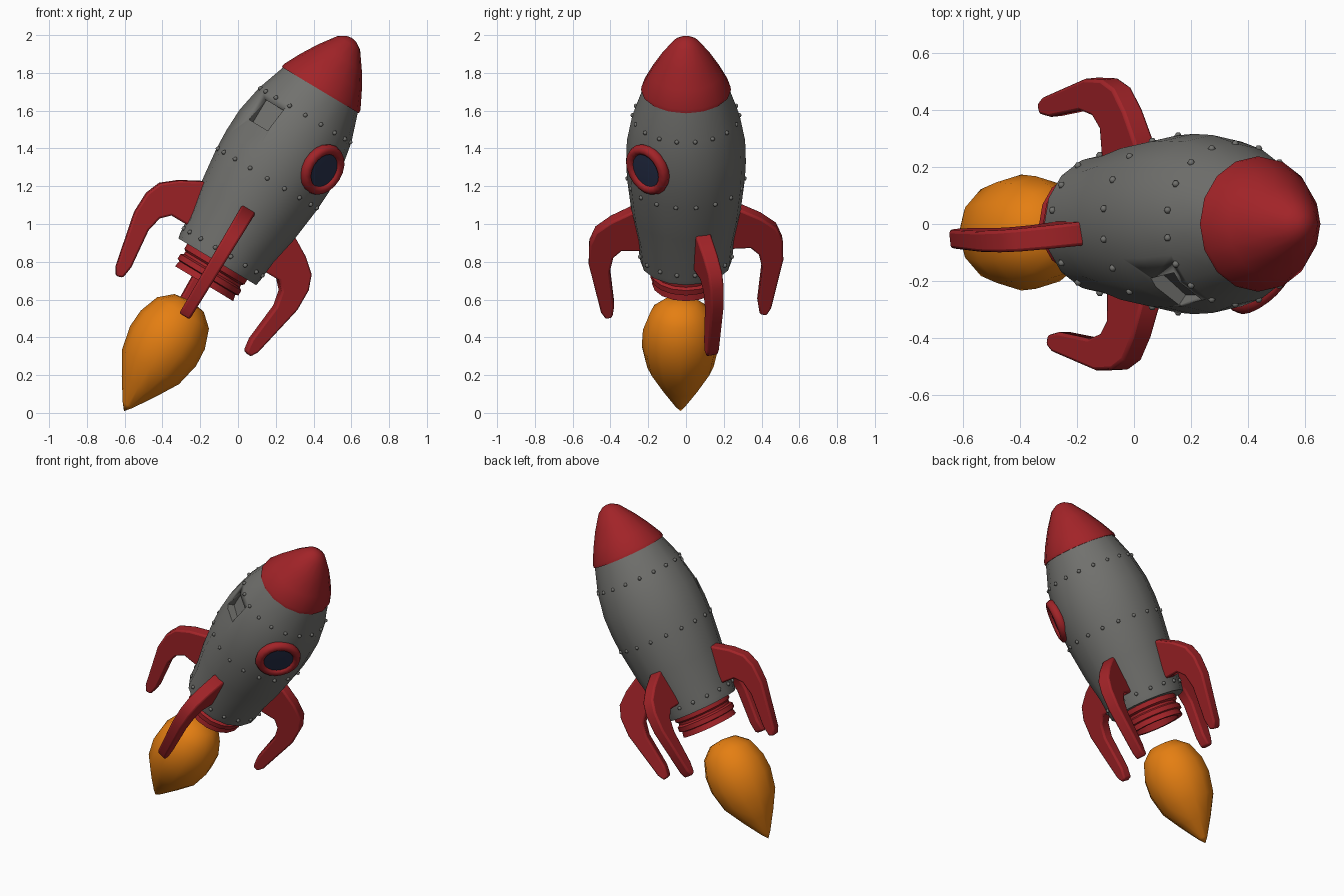
import bpy, bmesh, math
from mathutils import Matrix, Vector

if "Cube" in bpy.data.objects:
    bpy.data.objects.remove(bpy.data.objects["Cube"])

# Rocket frame: local z runs along the tilted body axis, origin at body bottom
TILT = Matrix.Translation((-0.11, 0, 0.80)) @ Matrix.Rotation(math.radians(31), 4, 'Y')


def material(name, rgb):
    m = bpy.data.materials.new(name)
    m.diffuse_color = (*rgb, 1)
    m.use_nodes = True
    m.node_tree.nodes["Principled BSDF"].inputs["Base Color"].default_value = m.diffuse_color
    return m


RED = material("red paint", (0.36, 0.017, 0.021))
GREY = material("grey metal", (0.165, 0.165, 0.155))
ORANGE = material("flame orange", (0.78, 0.21, 0.006))
BLUE = material("dark blue glass", (0.022, 0.032, 0.075))


def finish(name, bm, mat, matrix=TILT, angle=40):
    bmesh.ops.recalc_face_normals(bm, faces=bm.faces)
    me = bpy.data.meshes.new(name)
    bm.to_mesh(me)
    bm.free()
    me.materials.append(mat)
    ob = bpy.data.objects.new(name, me)
    bpy.context.collection.objects.link(ob)
    ob.matrix_world = matrix
    bpy.ops.object.select_all(action='DESELECT')
    ob.select_set(True)
    bpy.context.view_layer.objects.active = ob
    bpy.ops.object.shade_smooth_by_angle(angle=math.radians(angle))
    return ob


def lathe(name, profile, mat, segs=16, matrix=TILT, closed=False, angle=40):
    """Spin (radius, height) points around local z."""
    bm = bmesh.new()
    vs = [bm.verts.new((r, 0, z)) for r, z in profile]
    pairs = list(zip(vs, vs[1:] + vs[:1] if closed else vs[1:]))
    es = [bm.edges.new(p) for p in pairs]
    bmesh.ops.spin(bm, geom=vs + es, cent=(0, 0, 0), axis=(0, 0, 1),
                   angle=math.tau, steps=segs, use_merge=True)
    bmesh.ops.remove_doubles(bm, verts=bm.verts, dist=1e-4)
    return finish(name, bm, mat, matrix, angle)


def on_hull(angle, s, r):
    """Matrix at a hull point: local z outward, local y along the axis."""
    a = math.radians(angle)
    out = Vector((math.cos(a), math.sin(a), 0))
    up = Vector((0, 0, 1))
    m = Matrix((up.cross(out), up, out)).transposed().to_4x4()
    return TILT @ Matrix.Translation(out * r + up * s) @ m


# Hull
HULL = [(0.24, 0.0), (0.246, 0.03), (0.257, 0.15), (0.288, 0.305), (0.312, 0.51),
        (0.317, 0.62), (0.313, 0.75), (0.284, 0.905), (0.228, 1.07)]
hull = lathe("hull", [(0, 0)] + HULL + [(0, 1.07)], GREY)

# Square hatch recess cut into the hull
bm = bmesh.new()
bmesh.ops.create_cube(bm, size=1)
bmesh.ops.scale(bm, vec=(0.15, 0.135, 0.12), verts=bm.verts)
cutter = finish("hatch_cutter", bm, GREY, on_hull(-128, 0.80, 0.318))
cutter.hide_render = True
cutter.hide_viewport = True
cut = hull.modifiers.new("hatch", 'BOOLEAN')
cut.operation = 'DIFFERENCE'
cut.solver = 'EXACT'
cut.object = cutter

# Nose cone
lathe("nose_cone", [(0, 1.06), (0.238, 1.06), (0.236, 1.08), (0.19, 1.17), (0.135, 1.262),
                    (0.07, 1.352), (0.03, 1.378), (0, 1.383)], RED)

# Ribbed nozzle with a hollow mouth
lathe("nozzle", [(0, 0.01), (0.185, 0.01), (0.185, -0.03), (0.172, -0.04), (0.172, -0.055),
                 (0.188, -0.065), (0.188, -0.095), (0.172, -0.1), (0.18, -0.135),
                 (0.15, -0.135), (0.14, -0.08), (0, -0.08)], RED)

# Flame teardrop
lathe("flame", [(0, -0.25), (0.09, -0.263), (0.16, -0.325), (0.198, -0.43), (0.204, -0.53),
                (0.176, -0.66), (0.105, -0.78), (0.03, -0.895), (0, -0.932)],
      ORANGE, segs=12, matrix=TILT @ Matrix.Translation((-0.016, -0.03, 0)), angle=60)

# Porthole ring and glass
ring = [(0.115 + 0.028 * math.cos(k * math.tau / 8), 0.032 * math.sin(k * math.tau / 8))
        for k in range(8)]
port = on_hull(-42, 0.705, 0.302)
lathe("porthole_ring", ring, RED, segs=20, matrix=port, closed=True, angle=60)
lathe("porthole_glass", [(0, 0.02), (0.1, 0.014), (0.1, 0.006), (0, 0.006)], BLUE,
      segs=20, matrix=port)

# Swept fins
FIN = [(0.2, 0.32), (0.29, 0.325), (0.40, 0.265), (0.48, 0.20), (0.512, 0.12), (0.515, 0.0),
       (0.45, -0.30), (0.425, -0.34), (0.39, -0.33), (0.38, -0.26), (0.403, -0.045),
       (0.385, 0.04), (0.34, 0.085), (0.2, 0.085)]


def fin(name, angle):
    bm = bmesh.new()
    sides = []
    for sgn in (-1, 1):
        sides.append([bm.verts.new((r, sgn * (0.037 + 0.022 * max(-0.3, s) * 0.7), s))
                      for r, s in FIN])
        bm.faces.new(sides[-1])
    n = len(FIN)
    for i in range(n):
        j = (i + 1) % n
        bm.faces.new((sides[0][i], sides[0][j], sides[1][j], sides[1][i]))
    ob = finish(name, bm, RED, TILT @ Matrix.Rotation(math.radians(angle), 4, 'Z'), 50)
    bev = ob.modifiers.new("soft edges", 'BEVEL')
    bev.width = 0.011
    bev.segments = 2
    bev.limit_method = 'ANGLE'
    bev.angle_limit = math.radians(60)


for name, angle in (("right_fin", 19), ("back_fin", 95), ("left_fin", 187), ("front_fin", 270)):
    fin(name, angle)


# Rivet rows
def hull_radius(s):
    for (r0, s0), (r1, s1) in zip(HULL, HULL[1:]):
        if s0 <= s <= s1:
            return r0 + (r1 - r0) * (s - s0) / (s1 - s0)


bm = bmesh.new()
for s, count in ((0.06, 16), (0.515, 18), (0.905, 18)):
    for k in range(count):
        a = math.tau * (k + 0.5) / count
        r = hull_radius(s) * 0.992
        bmesh.ops.create_icosphere(bm, subdivisions=1, radius=0.0135, matrix=Matrix.Translation(
            (r * math.cos(a), r * math.sin(a), s)))
finish("rivets", bm, GREY, angle=80)
